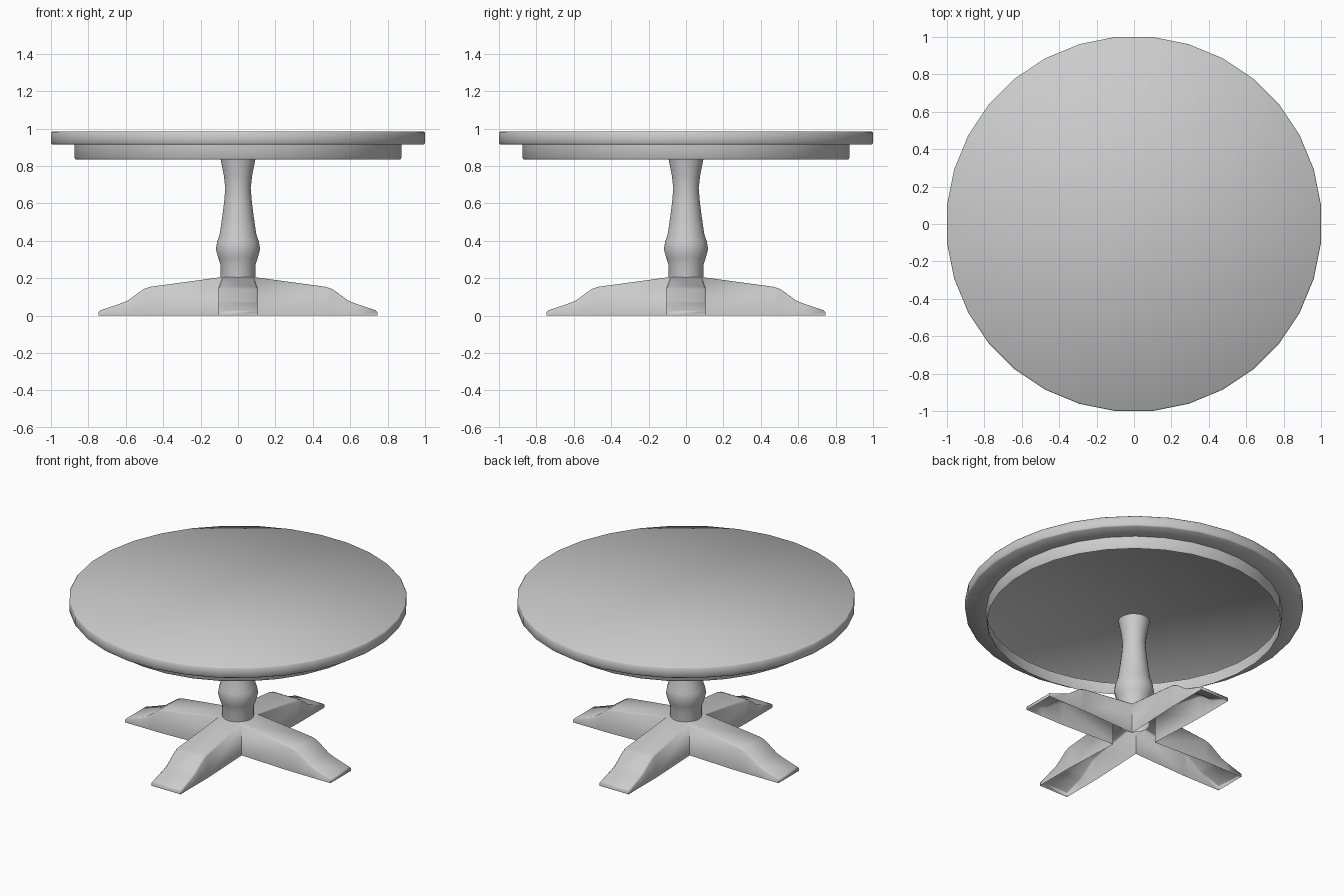
import bpy, bmesh
from math import cos, sin, pi
from mathutils import Matrix, Vector

if "Cube" in bpy.data.objects:
    bpy.data.objects.remove(bpy.data.objects["Cube"])


def finish(name, bm, angle=1.0):
    bmesh.ops.remove_doubles(bm, verts=bm.verts, dist=1e-4)
    bmesh.ops.recalc_face_normals(bm, faces=bm.faces)
    mesh = bpy.data.meshes.new(name)
    bm.to_mesh(mesh)
    bm.free()
    ob = bpy.data.objects.new(name, mesh)
    bpy.context.collection.objects.link(ob)
    bpy.ops.object.select_all(action='DESELECT')
    ob.select_set(True)
    bpy.context.view_layer.objects.active = ob
    bpy.ops.object.shade_smooth_by_angle(angle=angle)
    return ob


def lathe(name, profile, sides, cap_end=False):
    """Spin (radius, z) points; radii are measured to the flat of each side."""
    bm = bmesh.new()
    k = 1 / cos(pi / sides)
    rings = []
    for r, z in profile:
        angles = [(i + 0.5) * 2 * pi / sides for i in range(sides)]
        rings.append([bm.verts.new((r * k * cos(a), r * k * sin(a), z)) for a in angles])
    for a, b in zip(rings, rings[1:]):
        for i in range(sides):
            j = (i + 1) % sides
            bm.faces.new((a[i], a[j], b[j], b[i]))
    if cap_end:
        bm.faces.new(rings[-1])
    return finish(name, bm)


# Round top and apron as one open-bottomed shell
lathe("table_top", [(0.868, 0.835), (0.875, 0.845), (0.875, 0.915), (0.994, 0.915),
                    (1.0, 0.922), (1.0, 0.978), (0.994, 0.985)], 32, cap_end=True)

# Turned column
lathe("column", [(0.093, 0.13), (0.093, 0.27), (0.106, 0.31), (0.118, 0.355), (0.112, 0.395),
                 (0.098, 0.435), (0.084, 0.53), (0.074, 0.61), (0.068, 0.68), (0.075, 0.745),
                 (0.093, 0.837)], 24)

# Cross-shaped foot: four open-bottomed arms, narrowing towards a square hub
C = 0.008            # edge chamfer
HUB, TIP = 0.088, 0.105
arm_profile = [(HUB, HUB, 0.207), (0.47, TIP, 0.154), (0.505, TIP, 0.142),
               (0.59, TIP, 0.08), (0.625, TIP, 0.066), (0.745, TIP, 0.028)]
bm = bmesh.new()
for n in range(4):
    turn = Matrix.Rotation(n * pi / 2, 3, 'Z')
    sections = []
    for i, (x, w, z) in enumerate(arm_profile):
        # top edge pulled in at both ends so the arms mitre and the tip is chamfered
        xt = x - C if i in (0, len(arm_profile) - 1) else x
        pts = [(x, -w, 0), (x, -w, z - C), (xt, C - w, z), (xt, w - C, z), (x, w, z - C), (x, w, 0)]
        sections.append([bm.verts.new(turn @ Vector(p)) for p in pts])
    for a, b in zip(sections, sections[1:]):
        for i in range(5):
            bm.faces.new((a[i], a[i + 1], b[i + 1], b[i]))
    tip = sections[-1]
    bm.faces.new((tip[0], tip[1], tip[4], tip[5]))
    bm.faces.new((tip[1], tip[2], tip[3], tip[4]))
h = HUB - C
bm.faces.new([bm.verts.new((x, y, 0.207)) for x, y in ((-h, -h), (h, -h), (h, h), (-h, h))])
finish("cross_foot", bm)
